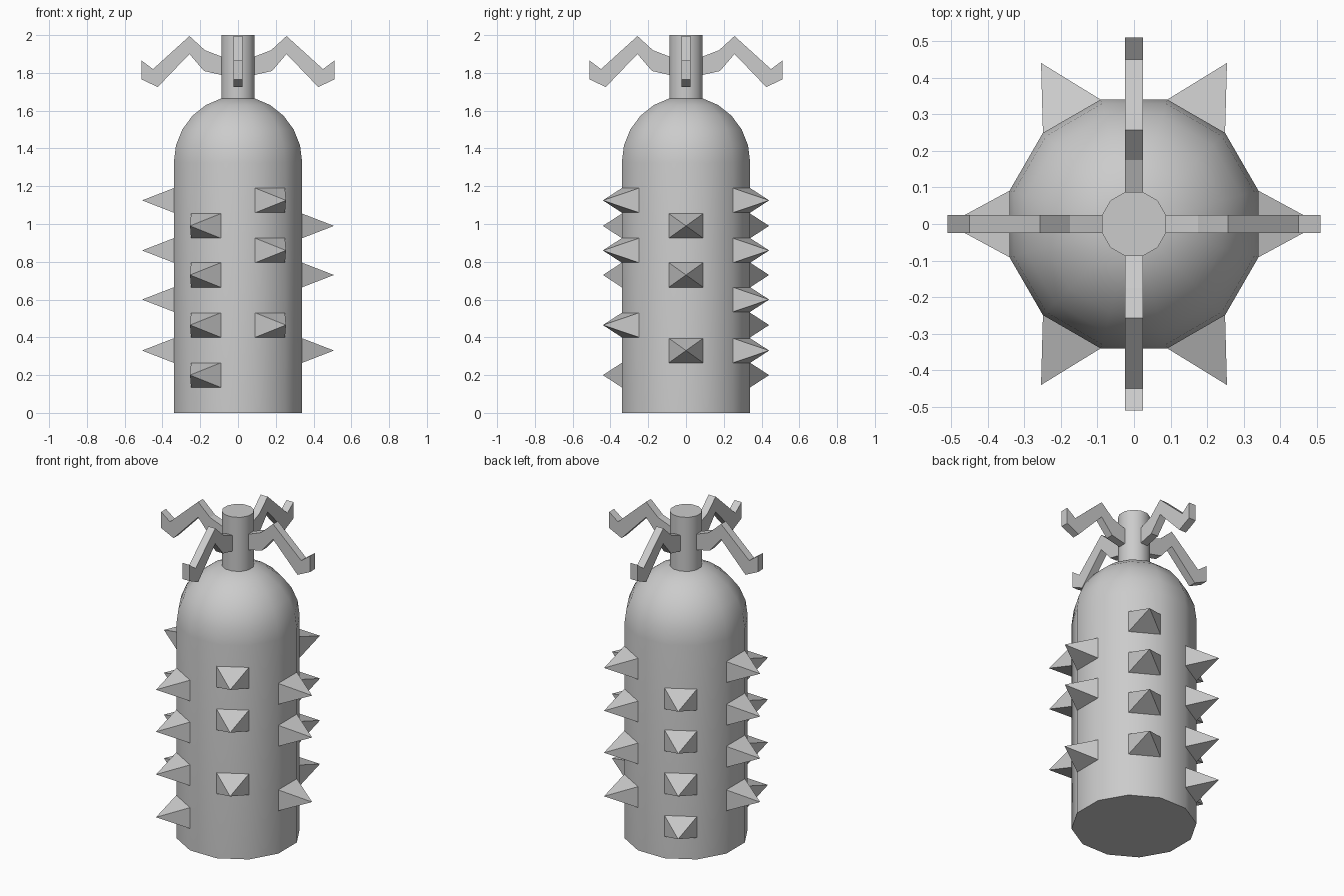
import bpy, bmesh
from math import sin, cos, pi, radians

if "Cube" in bpy.data.objects:
    bpy.data.objects.remove(bpy.data.objects["Cube"])

def make(name, verts, faces, smooth=False):
    me = bpy.data.meshes.new(name)
    me.from_pydata(verts, [], faces)
    bm = bmesh.new()
    bm.from_mesh(me)
    bmesh.ops.recalc_face_normals(bm, faces=bm.faces)
    bm.to_mesh(me)
    bm.free()
    ob = bpy.data.objects.new(name, me)
    bpy.context.collection.objects.link(ob)
    if smooth:
        bpy.ops.object.select_all(action='DESELECT')
        ob.select_set(True)
        bpy.context.view_layer.objects.active = ob
        bpy.ops.object.shade_smooth_by_angle(angle=radians(40))
    return ob

SIDES = 12

def lathe(name, profile):
    verts = [(r * cos(radians(15 + 30 * i)), r * sin(radians(15 + 30 * i)), z)
             for r, z in profile for i in range(SIDES)]
    n = len(profile)
    faces = [(k * SIDES + i, k * SIDES + (i + 1) % SIDES,
              (k + 1) * SIDES + (i + 1) % SIDES, (k + 1) * SIDES + i)
             for k in range(n - 1) for i in range(SIDES)]
    faces += [tuple(range(SIDES)), tuple(range((n - 1) * SIDES, n * SIDES))]
    return make(name, verts, faces, True)

# Cylinder body with domed shoulder
R = 0.352
dome = [(R * cos(radians(a)), 1.325 + 0.352 * sin(radians(a))) for a in range(0, 76, 15)]
lathe("body", [(R, 0)] + dome)

# Neck post
lathe("neck", [(0.091, 1.655), (0.091, 2.0)])

# Four zigzag arms around the neck
top = [(0.07, 1.88), (0.175, 1.92), (0.257, 1.995), (0.45, 1.82), (0.51, 1.865)]
low = [(0.07, 1.785), (0.18, 1.81), (0.257, 1.90), (0.425, 1.725), (0.51, 1.765)]
w = 0.024
for k in range(4):
    c, s = cos(k * pi / 2), sin(k * pi / 2)
    verts = [(x * c - y * s, x * s + y * c, z)
             for y in (-w, w) for pts in (top, low) for x, z in pts]
    faces = []
    for i in range(4):
        faces += [(i, i + 1, i + 6, i + 5), (i + 10, i + 11, i + 16, i + 15),
                  (i, i + 1, i + 11, i + 10), (i + 5, i + 6, i + 16, i + 15)]
    faces += [(0, 5, 15, 10), (4, 9, 19, 14)]
    make(f"arm_{k}", verts, faces)

# Pyramid spikes in staggered columns on alternate body facets
columns = {0: (0.99, 0.73, 0.33), 60: (1.125, 0.86, 0.60, 0.33),
           120: (0.99, 0.73, 0.465, 0.20), 180: (1.125, 0.86, 0.60, 0.33),
           240: (0.99, 0.73, 0.465, 0.20), 300: (1.125, 0.86, 0.465)}
for ang, heights in columns.items():
    c, s = cos(radians(ang)), sin(radians(ang))
    for j, z in enumerate(heights):
        pts = [(0.34, -0.091, -0.065), (0.34, 0.091, -0.065),
               (0.34, 0.091, 0.065), (0.34, -0.091, 0.065), (0.508, 0, 0)]
        make(f"spike_{ang}_{j}", [(x * c - y * s, x * s + y * c, z + h) for x, y, h in pts],
             [(0, 1, 2, 3), (0, 1, 4), (1, 2, 4), (2, 3, 4), (3, 0, 4)])
